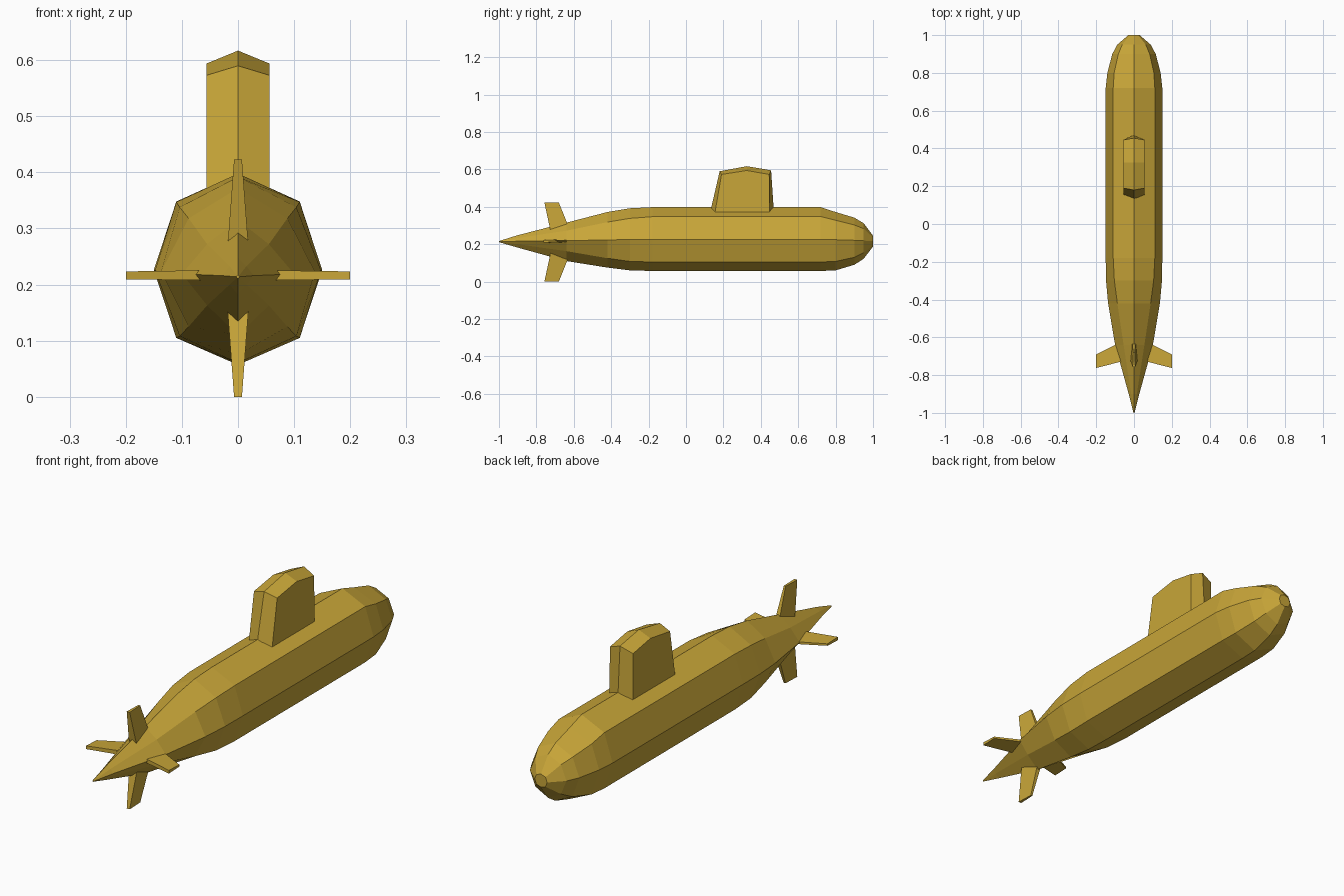
import bpy, bmesh
from mathutils import Matrix, Vector
from math import pi

if "Cube" in bpy.data.objects:
    bpy.data.objects.remove(bpy.data.objects["Cube"])

gold = bpy.data.materials.new("gold_paint")
gold.diffuse_color = (0.58, 0.38, 0.04, 1)
gold.use_nodes = True
gold.node_tree.nodes["Principled BSDF"].inputs["Base Color"].default_value = gold.diffuse_color


def loft(name, rings, matrix=Matrix()):
    """Skin a row of equal-length vertex rings and cap both ends."""
    bm = bmesh.new()
    rows = [[bm.verts.new(matrix @ Vector(p)) for p in ring] for ring in rings]
    n = len(rows[0])
    for a, b in zip(rows, rows[1:]):
        for i in range(n):
            j = (i + 1) % n
            bm.faces.new((a[i], a[j], b[j], b[i]))
    bm.faces.new(rows[0])
    bm.faces.new(rows[-1])
    bmesh.ops.recalc_face_normals(bm, faces=bm.faces[:])
    mesh = bpy.data.meshes.new(name)
    bm.to_mesh(mesh)
    bm.free()
    obj = bpy.data.objects.new(name, mesh)
    mesh.materials.append(gold)
    bpy.context.collection.objects.link(obj)
    return obj


# Hull stations: y, top z, shoulder x, shoulder z, side x, side z, chine z, keel z
stations = [
    (-1.00, .217, .002, .216, .003, .214, .212, .211),
    (-0.90, .248, .015, .233, .028, .216, .200, .182),
    (-0.64, .315, .055, .272, .100, .219, .163, .110),
    (-0.42, .372, .088, .318, .137, .223, .125, .075),
    (-0.30, .392, .104, .338, .148, .225, .108, .060),
    (-0.18, .398, .110, .347, .150, .226, .105, .057),
    (0.72, .398, .110, .348, .150, .226, .105, .057),
    (0.80, .372, .105, .328, .141, .224, .108, .060),
    (0.90, .342, .083, .303, .115, .221, .130, .090),
    (0.95, .312, .062, .283, .088, .219, .155, .122),
    (1.00, .245, .022, .237, .030, .216, .195, .188),
]
hull_rings = []
for y, top, cx, uz, sx, sz, lz, bot in stations:
    hull_rings.append([(0, y, top), (cx, y, uz), (sx, y, sz), (cx, y, lz),
                       (0, y, bot), (-cx, y, lz), (-sx, y, sz), (-cx, y, uz)])
loft("hull", hull_rings)

# Sail: side outline on both flanks, larger ridge outline on the centre line
flank = [(.15, .34), (.19, .573), (.325, .594), (.445, .573), (.447, .34)]
ridge = [(.122, .34), (.18, .59), (.325, .617), (.455, .595), (.472, .34)]
loft("sail", [[(x, y, z) for y, z in outline]
              for x, outline in ((-.056, flank), (0, ridge), (.056, flank))])


def fin(name, angle, root, tip):
    """Tapered tail fin; each section is (radius, trailing y, leading y, half thickness)."""
    rings = [[(-t, back, r), (t, back, r), (t * .6, lead, r), (-t * .6, lead, r)]
             for r, back, lead, t in (root, tip)]
    place = Matrix.Translation((0, 0, .2115)) @ Matrix.Rotation(angle, 4, 'Y')
    loft(name, rings, place)


# Rudders above and below, diving planes to both sides
for name, angle in (("upper_rudder", 0), ("lower_rudder", pi)):
    fin(name, angle, (.038, -.72, -.61, .020), (.2115, -.757, -.68, .007))
for name, angle in (("right_diving_plane", pi / 2), ("left_diving_plane", -pi / 2)):
    fin(name, angle, (.05, -.724, -.615, .009), (.20, -.762, -.69, .007))
    # planes sit slightly above the rudder axis
    bpy.data.objects[name].location.z = .005
